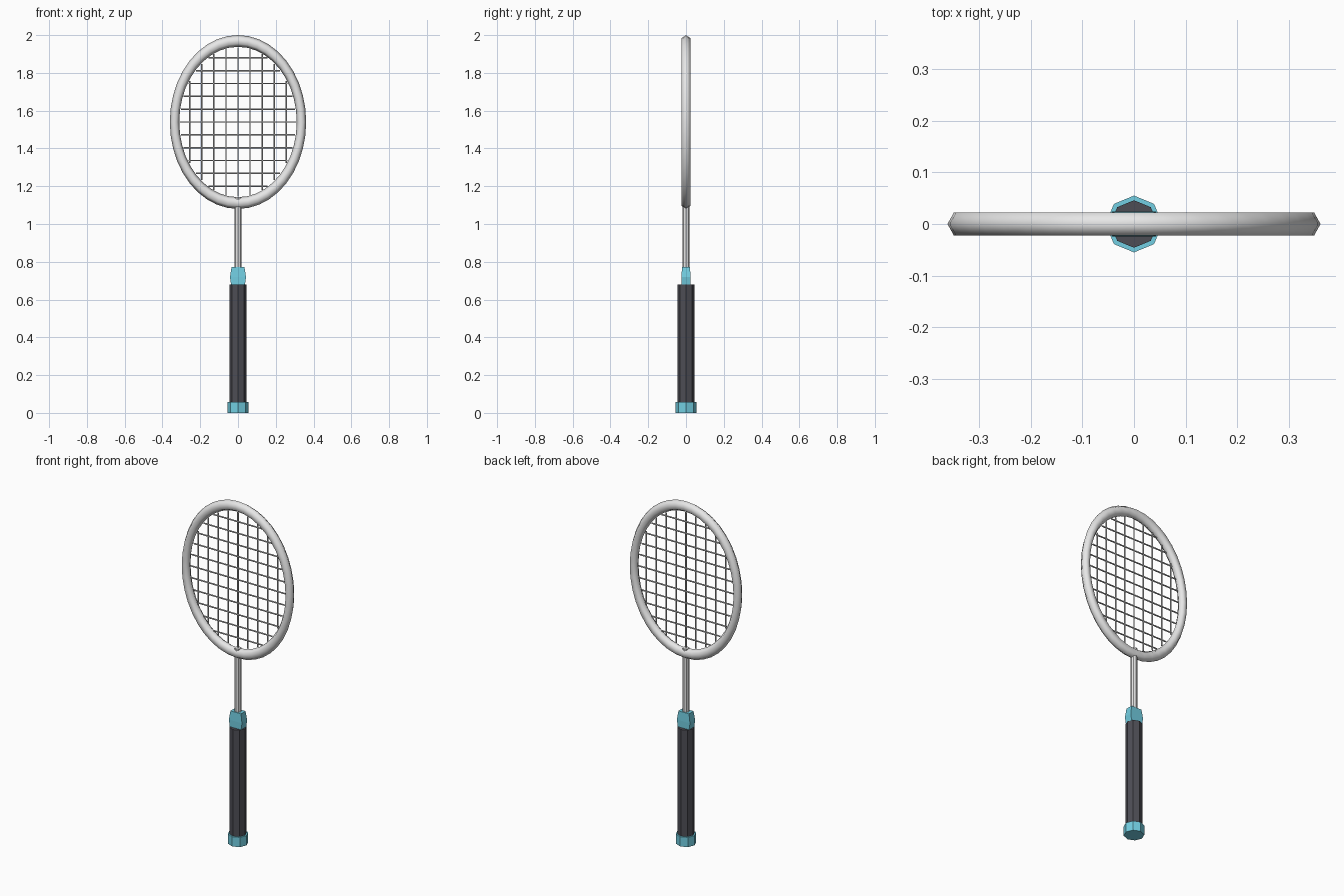
import bpy, bmesh, math
from mathutils import Matrix

if "Cube" in bpy.data.objects:
    bpy.data.objects.remove(bpy.data.objects["Cube"])


def material(name, rgb):
    m = bpy.data.materials.new(name)
    m.use_nodes = True
    m.diffuse_color = (*rgb, 1)
    bsdf = next(n for n in m.node_tree.nodes if n.type == "BSDF_PRINCIPLED")
    bsdf.inputs["Base Color"].default_value = (*rgb, 1)
    return m


silver = material("silver", (0.8, 0.8, 0.8))
string_grey = material("string grey", (0.6, 0.6, 0.6))
grip_black = material("grip charcoal", (0.075, 0.075, 0.09))
teal = material("teal", (0.17, 0.62, 0.76))


def finish(name, bm, mat, smooth=None):
    bmesh.ops.recalc_face_normals(bm, faces=bm.faces)
    mesh = bpy.data.meshes.new(name)
    bm.to_mesh(mesh)
    bm.free()
    mesh.materials.append(mat)
    ob = bpy.data.objects.new(name, mesh)
    bpy.context.collection.objects.link(ob)
    if smooth:
        bpy.ops.object.select_all(action="DESELECT")
        ob.select_set(True)
        bpy.context.view_layer.objects.active = ob
        bpy.ops.object.shade_smooth_by_angle(angle=math.radians(smooth))
    return ob


def skin(bm, rings, closed=False):
    """Bridge successive vertex rings, capping the ends unless closed."""
    n = len(rings[0])
    for i in range(len(rings) if closed else len(rings) - 1):
        a, b = rings[i], rings[(i + 1) % len(rings)]
        for j in range(n):
            k = (j + 1) % n
            bm.faces.new((a[j], a[k], b[k], b[j]))
    if not closed:
        bm.faces.new(rings[0])
        bm.faces.new(rings[-1])


def column(name, sections, sides, mat, smooth=None, phase=0):
    """Stack of elliptical polygons: (z, radius x, radius y)."""
    bm = bmesh.new()
    angles = [math.tau * j / sides + phase for j in range(sides)]
    skin(bm, [[bm.verts.new((rx * math.cos(a), ry * math.sin(a), z)) for a in angles]
              for z, rx, ry in sections])
    return finish(name, bm, mat, smooth)


# Oval head: hexagonal tube in a ring, taller than wide
CZ, RX, RZ = 1.54, 0.336, 0.429
TUBE_X, TUBE_Y, TUBE_Z = 0.025, 0.026, 0.031
bm = bmesh.new()
rings = []
for i in range(40):
    t = math.tau * i / 40
    ring = []
    for a in (math.tau * j / 6 for j in range(6)):
        ring.append(bm.verts.new(((RX + TUBE_X * math.cos(a)) * math.cos(t),
                                  TUBE_Y * math.sin(a),
                                  CZ + (RZ + TUBE_Z * math.cos(a)) * math.sin(t))))
    rings.append(ring)
skin(bm, rings, closed=True)
finish("head_frame", bm, silver, 75)

# String bed: thin rods trimmed to the inner oval
SX, SZ, THICK = 0.306, 0.395, 0.004


def strings(name, count, step, across, along, vertical):
    bm = bmesh.new()
    for i in range(-count, count + 1):
        p = i * step
        half = along * math.sqrt(1 - (p / across) ** 2)
        place = (Matrix.Translation((p, 0, CZ)) if vertical else
                 Matrix.Translation((0, 0, CZ + p)) @ Matrix.Rotation(math.pi / 2, 4, "Y"))
        bmesh.ops.create_cone(bm, cap_ends=True, segments=6, radius1=THICK,
                              radius2=THICK, depth=2 * half, matrix=place)
    return finish(name, bm, string_grey, 65)


strings("main_strings", 4, 0.064, SX, SZ, True)
strings("cross_strings", 5, 0.068, SZ, SX, False)

# Shaft, throat collar, grip and butt cap
column("shaft", [(0.7, 0.018, 0.018), (1.142, 0.018, 0.018)], 8, silver, 40)
column("throat_collar", [(0.67, 0.05, 0.034), (0.72, 0.06, 0.034), (0.772, 0.048, 0.03)],
       4, teal, phase=math.pi / 4)
column("grip", [(0.03, 0.046, 0.046), (0.68, 0.046, 0.046)], 8, grip_black)
column("butt_cap", [(0, 0.055, 0.055), (0.057, 0.055, 0.055)], 8, teal)
